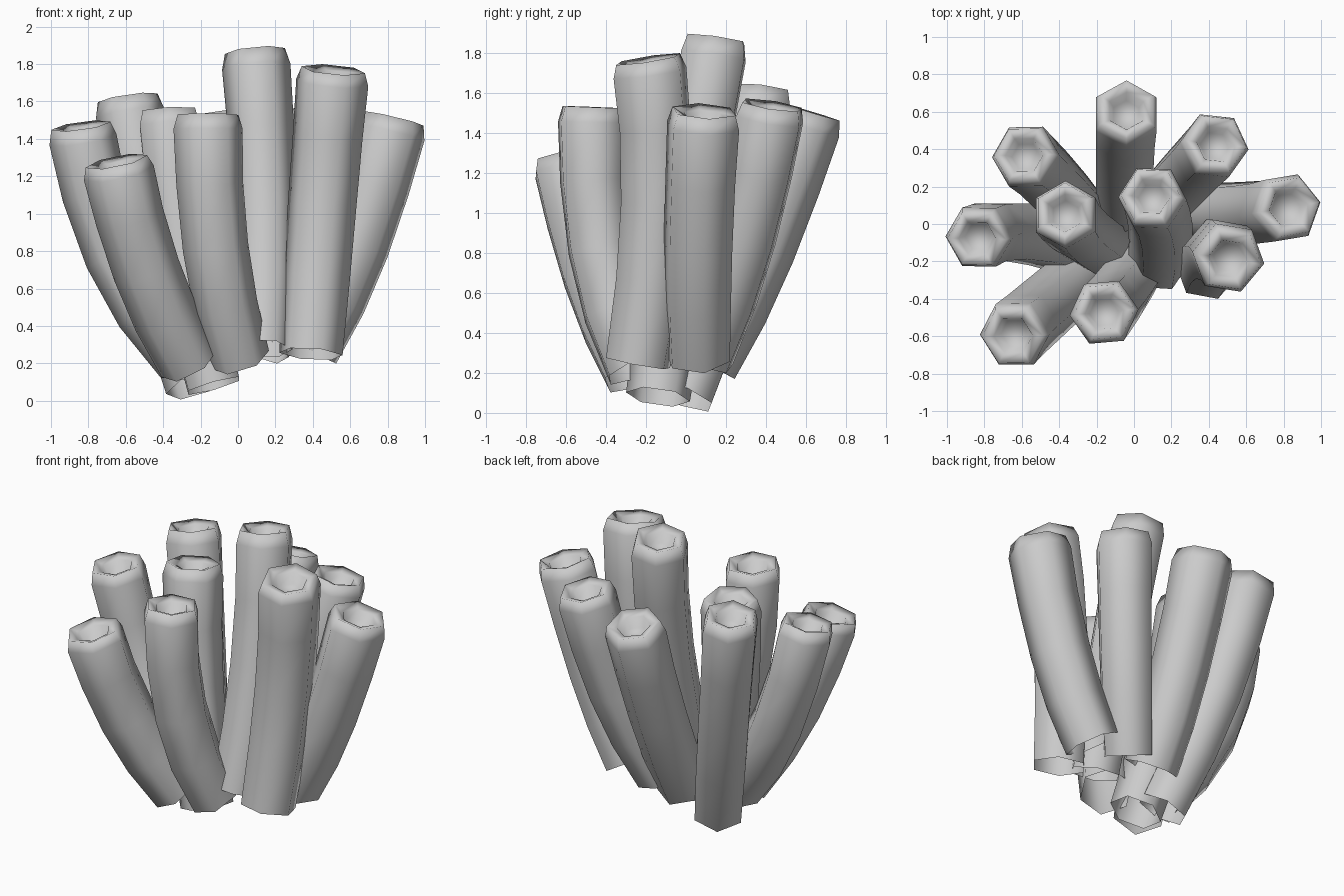
import bpy, bmesh, math
from mathutils import Vector

if "Cube" in bpy.data.objects:
    bpy.data.objects.remove(bpy.data.objects["Cube"])

# Each tube: bottom, middle and rim centre of its path, hexagon twist in degrees, thickness
TUBES = {
    "back_left_tube": ((-0.23, -0.01, 0.08), (-0.44, 0.23, 0.83), (-0.59, 0.37, 1.62), 0, 1.02),
    "back_tube": ((-0.05, 0.10, 0.25), (-0.05, 0.37, 0.82), (-0.04, 0.61, 1.51), 30, 1.04),
    "back_right_tube": ((0.12, 0.09, 0.28), (0.31, 0.29, 0.87), (0.44, 0.43, 1.54), -5, 1.03),
    "tall_center_tube": ((0.13, -0.21, 0.28), (0.14, 0.00, 1.05), (0.09, 0.15, 1.87), -3, 1.02),
    "right_tube": ((0.38, 0.06, 0.28), (0.63, 0.06, 0.83), (0.83, 0.09, 1.51), 10, 1.07),
    "front_right_tube": ((0.39, -0.24, 0.25), (0.45, -0.15, 1.05), (0.51, -0.19, 1.77), -10, 1.09),
    "center_left_tube": ((-0.13, -0.14, 0.08), (-0.29, -0.04, 0.80), (-0.37, 0.06, 1.55), 30, 1.02),
    "left_tube": ((-0.29, -0.13, 0.22), (-0.65, -0.04, 0.78), (-0.84, -0.08, 1.47), 0, 1.01),
    "front_left_tube": ((-0.26, -0.26, 0.20), (-0.49, -0.46, 0.70), (-0.65, -0.60, 1.28), 3, 1.06),
    "front_tube": ((0.01, -0.25, 0.22), (-0.12, -0.43, 0.82), (-0.16, -0.47, 1.53), 5, 1.03),
}
# Rings from the open foot up to the rim: path position, radius
WALL = [(0, 0.158), (0.25, 0.167), (0.5, 0.171), (0.75, 0.174), (0.95, 0.18), (1.0, 0.158)]
# Cup inside the rim: depth below the rim, radius
CUP = [(0.02, 0.10), (0.09, 0.075)]


def make_tube(name, p0, pm, p1, twist, thickness):
    p0, pm, p1 = Vector(p0), Vector(pm), Vector(p1)
    ctrl = 2 * pm - (p0 + p1) / 2
    bm = bmesh.new()

    def ring(t, radius, depth=0):
        center = p0 * (1 - t) ** 2 + ctrl * 2 * t * (1 - t) + p1 * t * t
        axis = ((ctrl - p0) * (1 - t) + (p1 - ctrl) * t).normalized()
        u = (Vector((1, 0, 0)) - axis * axis.x).normalized()
        v = axis.cross(u)
        center = center - axis * depth
        r = radius * thickness
        angles = [math.radians(twist + 60 * i) for i in range(6)]
        return [bm.verts.new(center + r * (u * math.cos(a) + v * math.sin(a)))
                for a in angles]

    rings = [ring(t, r) for t, r in WALL] + [ring(1, r, d) for d, r in CUP]
    for low, high in zip(rings, rings[1:]):
        for i in range(6):
            j = (i + 1) % 6
            bm.faces.new((low[i], low[j], high[j], high[i]))
    bm.faces.new(rings[-1])  # cup floor
    for f in bm.faces:
        f.smooth = True
    mesh = bpy.data.meshes.new(name)
    bm.to_mesh(mesh)
    bm.free()
    bpy.context.collection.objects.link(bpy.data.objects.new(name, mesh))


for tube_name, spec in TUBES.items():
    make_tube(tube_name, *spec)
